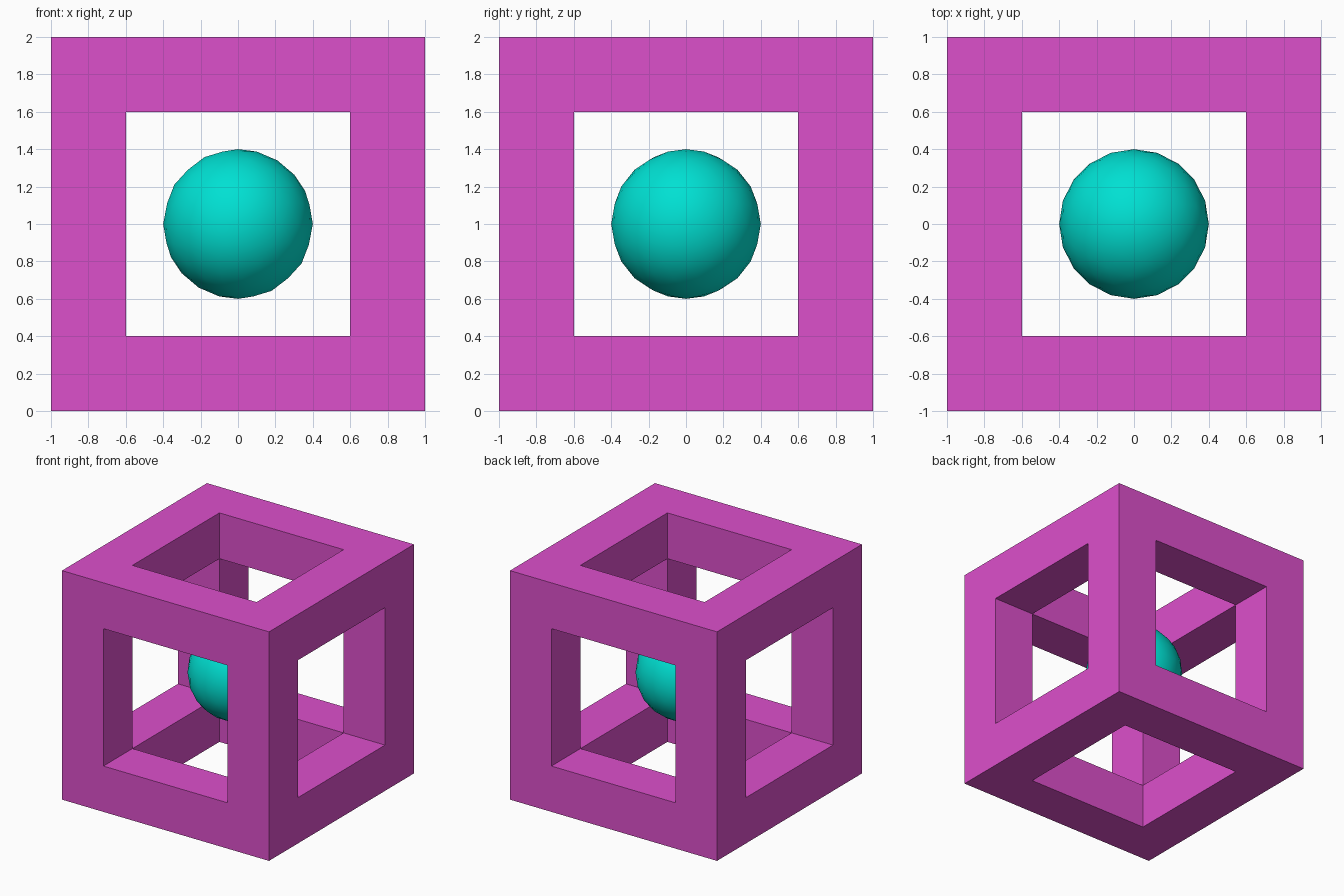
import bpy

if "Cube" in bpy.data.objects:
    bpy.data.objects.remove(bpy.data.objects["Cube"])


def colour(obj, name, rgb):
    mat = bpy.data.materials.new(name)
    mat.diffuse_color = (*rgb, 1)
    mat.use_nodes = True
    mat.node_tree.nodes["Principled BSDF"].inputs["Base Color"].default_value = mat.diffuse_color
    obj.data.materials.append(mat)


# Open cube frame: solid cube with a square tunnel cut along each axis
bpy.ops.mesh.primitive_cube_add(size=2, location=(0, 0, 1))
frame = bpy.context.object
frame.name = "cube_frame"
colour(frame, "magenta", (0.72, 0.08, 0.6))

for axis in range(3):
    bpy.ops.mesh.primitive_cube_add(size=1, location=(0, 0, 1))
    cutter = bpy.context.object
    cutter.name = "tunnel_cutter_" + "xyz"[axis]
    size = [1.2, 1.2, 1.2]
    size[axis] = 3
    cutter.scale = size
    cutter.hide_render = True
    cutter.display_type = 'WIRE'
    cut = frame.modifiers.new("tunnel", 'BOOLEAN')
    cut.operation = 'DIFFERENCE'
    cut.solver = 'EXACT'
    cut.object = cutter

# Floating ball in the middle
bpy.ops.mesh.primitive_ico_sphere_add(subdivisions=3, radius=0.4, location=(0, 0, 1))
ball = bpy.context.object
ball.name = "ball"
colour(ball, "turquoise", (0.0, 0.75, 0.65))
bpy.ops.object.shade_smooth_by_angle()
